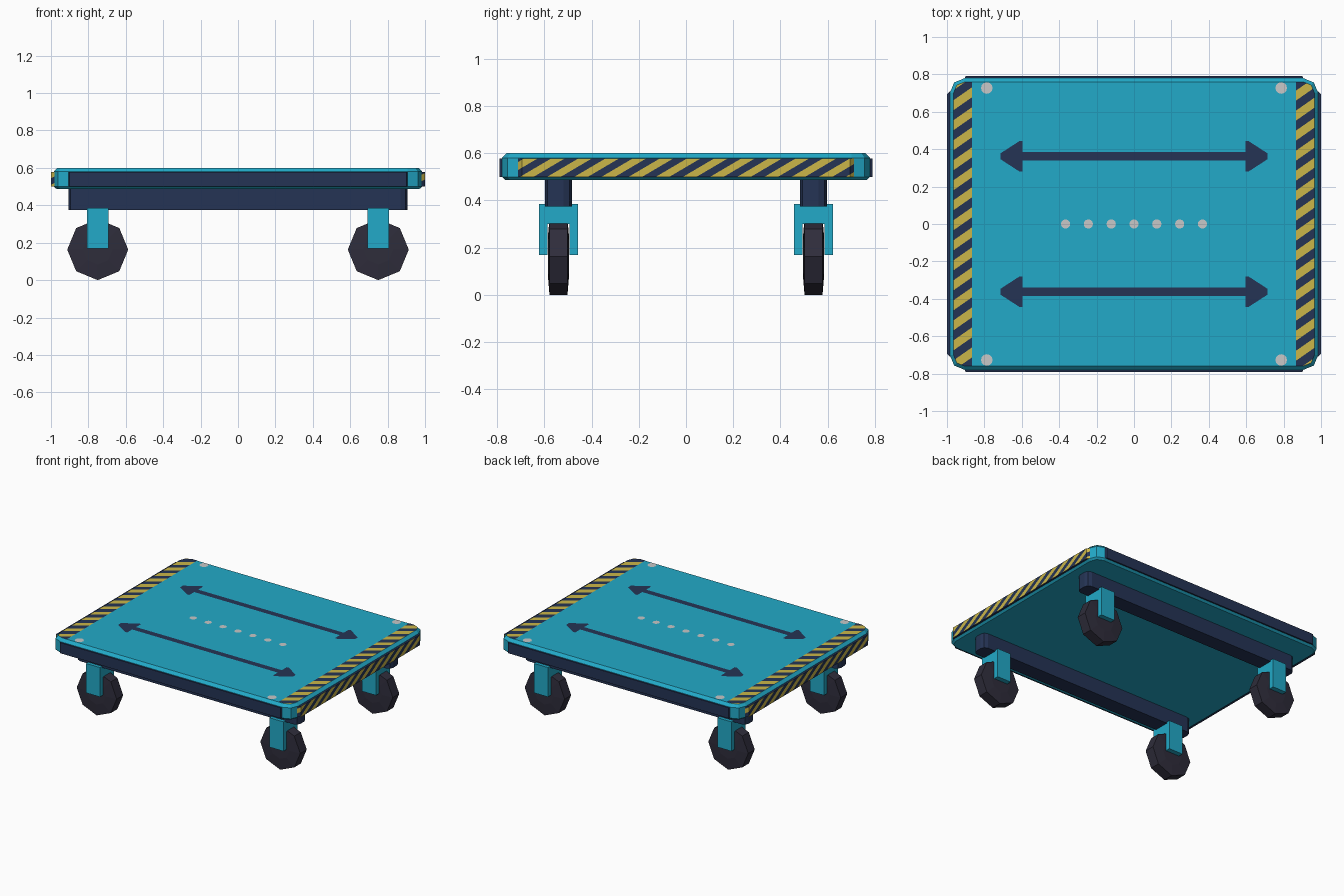
import bpy, bmesh, math
from mathutils import Vector, Matrix

if "Cube" in bpy.data.objects:
    bpy.data.objects.remove(bpy.data.objects["Cube"])


def mat(name, rgb):
    m = bpy.data.materials.new(name)
    m.diffuse_color = (*rgb, 1)
    m.use_nodes = True
    m.node_tree.nodes["Principled BSDF"].inputs["Base Color"].default_value = m.diffuse_color
    return m


CYAN = mat("cyan", (0.016, 0.40, 0.58))
NAVY = mat("navy", (0.018, 0.034, 0.090))
YELLOW = mat("yellow", (0.60, 0.47, 0.065))
BLACK = mat("wheel black", (0.028, 0.026, 0.044))
GREY = mat("light grey", (0.58, 0.58, 0.58))


def finish(name, bm, *mats):
    bmesh.ops.recalc_face_normals(bm, faces=bm.faces)
    me = bpy.data.meshes.new(name)
    bm.to_mesh(me)
    bm.free()
    for m in mats:
        me.materials.append(m)
    ob = bpy.data.objects.new(name, me)
    bpy.context.collection.objects.link(ob)
    return ob


def outline(hx, hy, r, seg):
    """Rectangle outline with rounded corners."""
    pts = []
    for q, (sx, sy) in enumerate([(1, 1), (-1, 1), (-1, -1), (1, -1)]):
        for i in range(seg + 1):
            a = math.pi / 2 * (q + i / seg)
            pts.append((sx * (hx - r) + r * math.cos(a), sy * (hy - r) + r * math.sin(a)))
    return pts


def loft(rings):
    """Closed solid skinned through rings of points."""
    bm = bmesh.new()
    vs = [[bm.verts.new(p) for p in ring] for ring in rings]
    n = len(vs[0])
    for a, b in zip(vs, vs[1:]):
        for i in range(n):
            bm.faces.new((a[i], a[(i + 1) % n], b[(i + 1) % n], b[i]))
    bm.faces.new(vs[0][::-1])
    bm.faces.new(vs[-1])
    return bm


def slab(name, hx, hy, r, seg, layers, m, centre=(0, 0)):
    rings = [[(x + centre[0], y + centre[1], z) for x, y in outline(hx - d, hy - d, r - d, seg)]
             for z, d in layers]
    return finish(name, loft(rings), m)


def box(bm, lo, hi):
    c = [(a + b) / 2 for a, b in zip(lo, hi)]
    s = [b - a for a, b in zip(lo, hi)]
    bmesh.ops.create_cube(bm, size=1, matrix=Matrix.Translation(c) @ Matrix.Diagonal((*s, 1)))


def stripe(bm, d, period, test):
    """Cut along direction d and colour every other stripe yellow."""
    d = Vector(d)
    for i in range(-40, 41):
        bmesh.ops.bisect_plane(bm, geom=bm.verts[:] + bm.edges[:] + bm.faces[:],
                               plane_co=d * (i * period / 2 / d.length_squared), plane_no=d)
    bm.normal_update()
    for f in bm.faces:
        if test(f) and math.floor(d.dot(f.calc_center_median()) / (period / 2)) % 2:
            f.material_index = 1


def plate(name, polys, m, z=0.602):
    bm = bmesh.new()
    for p in polys:
        bm.faces.new([bm.verts.new((x, y, z)) for x, y in p])
    return finish(name, bm, m)


# Deck with bevelled rim
slab("deck", 0.985, 0.78, 0.08, 2,
     [(0.487, 0.015), (0.50, 0), (0.58, 0), (0.60, 0.02)], CYAN)

for s, side in ((1, "right"), (-1, "left")):
    turn = Matrix.Rotation(0 if s > 0 else math.pi, 4, 'Z')

    # Hazard band on the deck top
    bm = bmesh.new()
    bm.faces.new([bm.verts.new((x, y, 0.6015)) for x, y in outline(0.965, 0.76, 0.06, 2)])
    bmesh.ops.bisect_plane(bm, geom=bm.verts[:] + bm.edges[:] + bm.faces[:],
                           plane_co=(0.865, 0, 0), plane_no=(1, 0, 0), clear_inner=True)
    stripe(bm, (-0.7, 1, 0), 0.107, lambda f: True)
    bm.transform(turn)
    finish(side + "_hazard_band", bm, NAVY, YELLOW)

    # Striped end bumper
    bm = loft([[(0.97, -0.72, z), (1.0, -0.695, z), (1.0, 0.695, z), (0.97, 0.72, z)]
               for z in (0.50, 0.578)])
    bmesh.ops.recalc_face_normals(bm, faces=bm.faces)
    stripe(bm, (0, 1, -1.7), 0.115, lambda f: abs(f.normal.z) < 0.5)
    bm.transform(turn)
    finish(side + "_end_bumper", bm, NAVY, YELLOW)

for s, side in ((-1, "front"), (1, "back")):
    # Plain long bumper
    finish(side + "_bumper", loft([[(-0.915, s * 0.765, z), (-0.90, s * 0.79, z),
                                    (0.90, s * 0.79, z), (0.915, s * 0.765, z)]
                                   for z in (0.50, 0.578)]), NAVY)
    # Rail under the deck
    slab(side + "_rail", 0.905, 0.057, 0.035, 2, [(0.375, 0), (0.495, 0)], NAVY, (0, s * 0.54))

    # Double-headed arrow
    y = s * 0.362
    polys = [[(-0.61, y - 0.023), (0.61, y - 0.023), (0.61, y + 0.023), (-0.61, y + 0.023)]]
    for e in (-1, 1):
        p = [(e * 0.595, y - 0.08), (e * 0.61, y - 0.083), (e * 0.715, y - 0.015),
             (e * 0.715, y + 0.015), (e * 0.61, y + 0.083), (e * 0.595, y + 0.08)]
        polys.append(p if e > 0 else p[::-1])
    arrow = plate(side + "_arrow", polys[:1], NAVY)
    plate(side + "_arrow_heads", polys[1:], NAVY, 0.6022)

    # Casters
    for e, end in ((-1, "left"), (1, "right")):
        cx, cy = e * 0.75, s * 0.54
        bm = bmesh.new()
        box(bm, (cx - 0.057, cy - 0.082, 0.30), (cx + 0.057, cy + 0.082, 0.385))
        for k in (-1, 1):
            a, b = sorted((cy + k * 0.046, cy + k * 0.082))
            box(bm, (cx - 0.057, a, 0.168), (cx + 0.057, b, 0.30))
        finish(f"{side}_{end}_fork", bm, CYAN)

        rings = [[(cx + r * math.cos(i * math.pi / 4), cy + w, 0.163 + r * math.sin(i * math.pi / 4))
                  for i in range(8)]
                 for r, w in ((0.08, -0.045), (0.163, -0.038), (0.163, 0.038), (0.08, 0.045))]
        finish(f"{side}_{end}_wheel", loft(rings), BLACK)


# Grip studs and corner bolts
def disc(x, y, r, n=12):
    return [(x + r * math.cos(2 * math.pi * i / n), y + r * math.sin(2 * math.pi * i / n))
            for i in range(n)]


plate("centre_studs", [disc(i * 0.122, 0, 0.025) for i in range(-3, 4)], GREY)
plate("corner_bolts", [disc(x, y, 0.031) for x in (-0.787, 0.787) for y in (-0.727, 0.727)], GREY)
